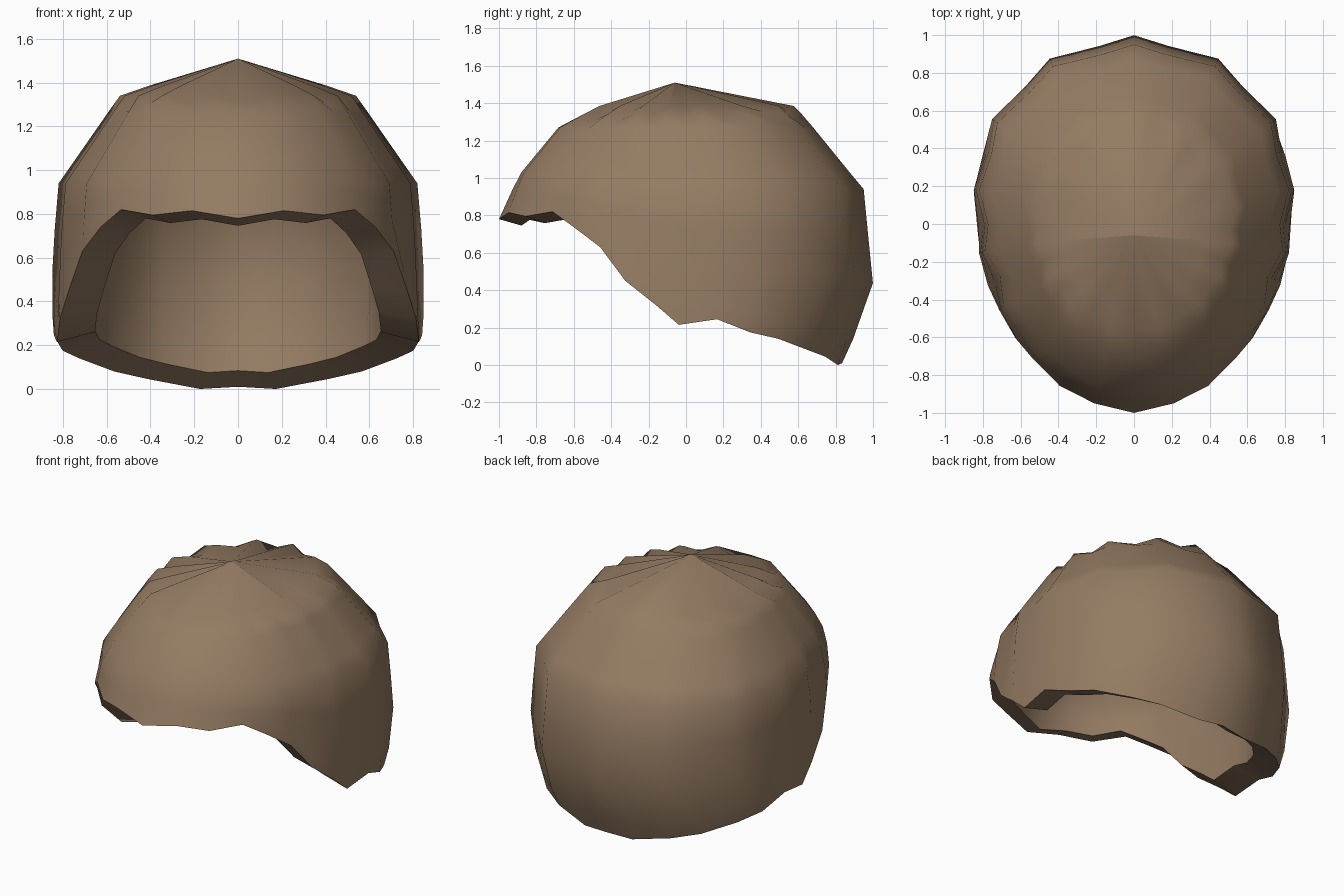
import bpy, bmesh
from math import sin, cos, radians

if "Cube" in bpy.data.objects:
    bpy.data.objects.remove(bpy.data.objects["Cube"])

# Dome sections: height, half width, front y, back y, y of widest point
SECTIONS = [
    (1.51, 0, -.06, -.06, -.06), (1.42, .29, -.40, .41, 0),
    (1.385, .41, -.48, .575, .06), (1.34, .54, -.57, .62, .07),
    (1.27, .59, -.70, .68, .09), (1.03, .757, -.90, .875, .15),
    (.94, .82, -.94, .95, .17), (.78, .835, -1, .965, .17),
    (.43, .855, -1, 1, .17), (.22, .84, -1, .925, .15),
    (.13, .82, -1, .89, .14), (0, .77, -1, .83, .12)]

# Wavy rim, front to back: angle in degrees, height
RIM = [(0, .78), (14.6, .815), (28, .795), (40, .82), (48.6, .74), (57.5, .63),
       (65, .45), (74, .32), (80.6, .215), (91, .245), (105, .175),
       (118, .14), (135, .08), (148.5, .045), (167, 0), (180, .01)]
COLUMNS = RIM + [(360 - a, z) for a, z in RIM[-2:0:-1]]
GROOVE = .045         # every second column is pulled in a little


def section(z):
    for hi, lo in zip(SECTIONS, SECTIONS[1:]):
        if z >= lo[0] - 1e-6:
            t = (hi[0] - z) / (hi[0] - lo[0])
            return [a + (b - a) * t for a, b in zip(hi[1:], lo[1:])]
    return SECTIONS[-1][1:]


def outer(k, z):
    angle, rim_z = COLUMNS[k]
    w, front, back, mid = section(z)
    a = radians(angle)
    reach = mid - front if cos(a) > 0 else back - mid
    f, drop = 1, 0
    if k % 2 == 0:
        f -= GROOVE * min(1, (z - rim_z) / .3) * (.5 if cos(a) > .6 else 1)
        drop = .03 if z > 1.3 else 0
    return (w * f * sin(a), mid - reach * f * cos(a), z - drop)


def inner(k, z):
    # inside wall: the same dome, scaled down
    x, y, h = outer(k, z)
    return (x * .79, y * .88, h * .86 + .075)


def heights(rim_z):
    return [1.385, 1.34, 1.27, 1.03, .94] + \
        [.94 + (rim_z - .94) * t for t in (.3, .54, .86, 1)]


bm = bmesh.new()
N = len(COLUMNS)


def bridge(r, s):
    for j in range(N):
        k = (j + 1) % N
        bm.faces.new((r[j], s[j], s[k], r[k]))


def shell(place, apex):
    rings = [[bm.verts.new(place(k, heights(COLUMNS[k][1])[i]))
              for k in range(N)] for i in range(len(heights(0)))]
    tip = bm.verts.new(apex)
    for j in range(N):
        bm.faces.new((tip, rings[0][j], rings[0][(j + 1) % N]))
    for r, s in zip(rings, rings[1:]):
        bridge(r, s)
    return rings[-1]


# Outer dome, inner dome and the rim joining them
outer_rim = shell(outer, (0, -.06, 1.51))
inner_rim = shell(inner, (0, -.05, 1.374))
bridge(outer_rim, inner_rim)
bmesh.ops.recalc_face_normals(bm, faces=bm.faces)

mesh = bpy.data.meshes.new("hair_cap")
bm.to_mesh(mesh)
bm.free()
cap = bpy.data.objects.new("hair_cap", mesh)
bpy.context.collection.objects.link(cap)

# Brown colour and smooth shading with a crisp rim
brown = bpy.data.materials.new("brown")
brown.diffuse_color = (.30, .20, .125, 1)
brown.use_nodes = True
brown.node_tree.nodes["Principled BSDF"].inputs["Base Color"].default_value = brown.diffuse_color
mesh.materials.append(brown)
bpy.context.view_layer.objects.active = cap
cap.select_set(True)
bpy.ops.object.shade_smooth_by_angle(angle=radians(55))
